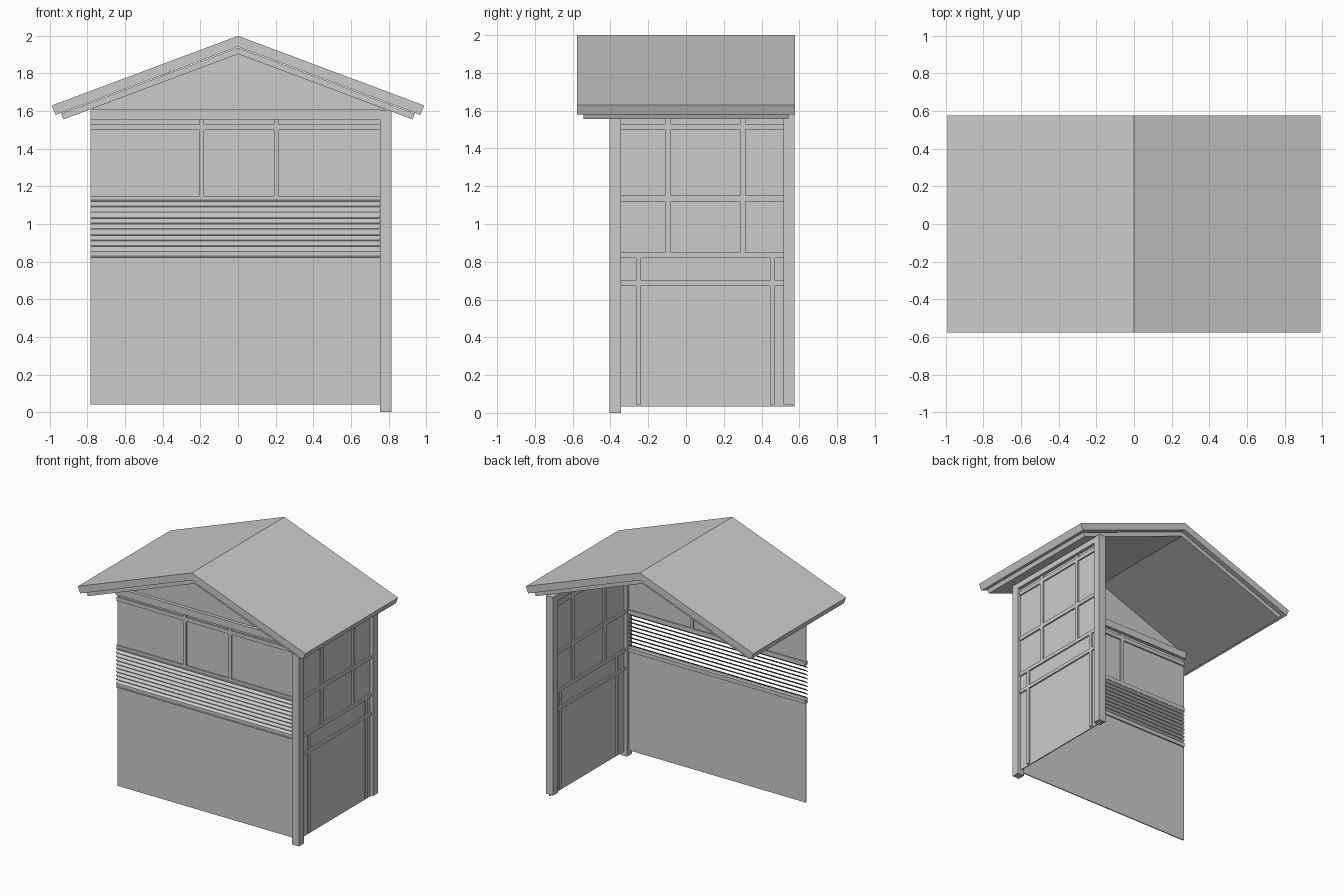
import bpy, bmesh, math

if "Cube" in bpy.data.objects:
    bpy.data.objects.remove(bpy.data.objects["Cube"])

def mesh_object(name, bm):
    bmesh.ops.recalc_face_normals(bm, faces=bm.faces)
    me = bpy.data.meshes.new(name)
    bm.to_mesh(me)
    bm.free()
    ob = bpy.data.objects.new(name, me)
    bpy.context.collection.objects.link(ob)
    return ob

def boxes(name, items):
    """Several boxes in one object, each (x0, x1, y0, y1, z0, z1)."""
    bm = bmesh.new()
    for x0, x1, y0, y1, z0, z1 in items:
        vs = bmesh.ops.create_cube(bm, size=1)["verts"]
        for v in vs:
            v.co.x = x0 if v.co.x < 0 else x1
            v.co.y = y0 if v.co.y < 0 else y1
            v.co.z = z0 if v.co.z < 0 else z1
    return mesh_object(name, bm)

def extrude_profile(name, profiles, axis, a, b):
    """Extrude closed 2D outlines along x (outline is y,z) or y (outline is x,z)."""
    bm = bmesh.new()
    for pts in profiles:
        co = (lambda p, t: (t, p[0], p[1])) if axis == "x" else (lambda p, t: (p[0], t, p[1]))
        face = bm.faces.new([bm.verts.new(co(p, a)) for p in pts])
        ext = bmesh.ops.extrude_face_region(bm, geom=[face])["geom"]
        d = (b - a, 0, 0) if axis == "x" else (0, b - a, 0)
        bmesh.ops.translate(bm, verts=[g for g in ext if isinstance(g, bmesh.types.BMVert)], vec=d)
    return mesh_object(name, bm)

FY, RX = -0.375, 0.785      # centre planes of front and right wall
D = 0.015                   # half depth of the battens
P = 0.004                   # half thickness of the panels
SLOPE = 0.374

# Roof: upper slab and slightly smaller lower slab
def roof(name, top, bottom, xt, xb, y):
    pts = [(-xt, top - SLOPE * xt), (0, top), (xt, top - SLOPE * xt),
           (xb, bottom - SLOPE * xb), (0, bottom), (-xb, bottom - SLOPE * xb)]
    extrude_profile(name, [pts], "y", -y, y)

roof("roof_slab", 2.0, 1.942, 0.99, 0.969, 0.577)
roof("roof_underlay", 1.938, 1.903, 0.94, 0.927, 0.543)

# Posts
boxes("corner_post", [(0.755, 0.815, -0.405, -0.345, 0, 1.605)])
boxes("back_post", [(0.755, 0.815, 0.515, 0.575, 0.045, 1.605)])

# Top beams
boxes("front_beam", [(-0.785, 0.755, -0.405, -0.345, 1.555, 1.61)])
boxes("side_beam", [(0.755, 0.815, -0.345, 0.515, 1.555, 1.605)])

# Gable infill
extrude_profile("gable_panel", [[(-0.785, 1.609), (0.785, 1.609), (0, 1.905)]],
                "y", FY - P, FY + P)

# Front wall panels (open between them at the louvres)
boxes("front_panels", [(-0.785, 0.755, FY - P, FY + P, z0, z1)
                       for z0, z1 in ((0.04, 0.83), (1.14, 1.56))])

# Front battens
front = [(-0.785, 0.755, FY - D, FY + D, z, z + w)
         for z, w in ((0.82, 0.03), (1.12, 0.03), (1.50, 0.03))]
front += [(x, x + 0.025, FY - D, FY + D, 1.15, 1.555) for x in (-0.205, 0.19)]
boxes("front_battens", front)

# Louvre slats, low edge to the front
slats = []
for i in range(11):
    z = 0.835 + 0.03 * i
    slats.append([(FY - 0.020, z - 0.015), (FY + 0.013, z + 0.010),
                  (FY + 0.013, z + 0.015), (FY - 0.020, z - 0.010)])
extrude_profile("louvre_slats", slats, "x", -0.785, 0.755)

# Right wall panel
boxes("side_panel", [(RX - P, RX + P, -0.345, 0.575, 0.035, 1.56)])

# Right wall battens
side = [(RX - D, RX + D, -0.345, 0.515, z, z + w)
        for z, w in ((0.675, 0.027), (0.82, 0.028), (1.12, 0.03), (1.50, 0.03))]
side += [(RX - D, RX + D, y, y + 0.03, 0.84, 1.555) for y in (-0.11, 0.285)]
side += [(RX - D, RX + D, y, y + 0.026, 0.045, 0.83) for y in (-0.265, 0.445)]
boxes("side_battens", side)
